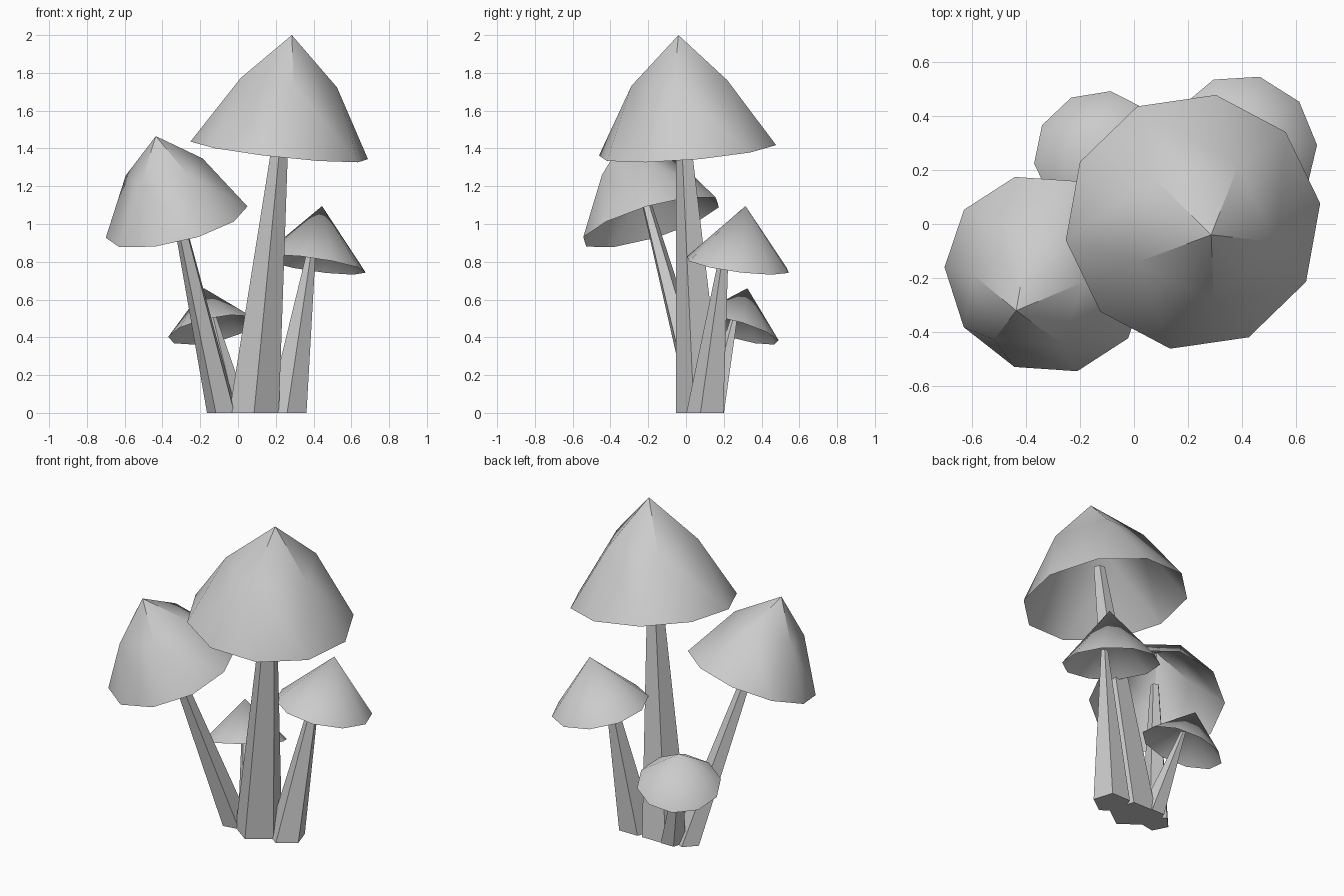
import bpy
import bmesh
from math import cos, sin, radians
from mathutils import Vector

cube = bpy.data.objects.get("Cube")
if cube:
    bpy.data.objects.remove(cube, do_unlink=True)

# One plain grey for everything
grey = bpy.data.materials.new("plain_grey")
grey.use_nodes = True
COLOUR = (0.6, 0.6, 0.6, 1)
grey.diffuse_color = COLOUR
grey.node_tree.nodes["Principled BSDF"].inputs["Base Color"].default_value = COLOUR


def finish(name, bm, smooth):
    bmesh.ops.recalc_face_normals(bm, faces=bm.faces)
    mesh = bpy.data.meshes.new(name)
    bm.to_mesh(mesh)
    bm.free()
    mesh.materials.append(grey)
    obj = bpy.data.objects.new(name, mesh)
    bpy.context.collection.objects.link(obj)
    if smooth:
        bpy.ops.object.select_all(action='DESELECT')
        obj.select_set(True)
        bpy.context.view_layer.objects.active = obj
        bpy.ops.object.shade_smooth_by_angle(angle=radians(35))


def ring(bm, centre, rot, radius, sides, phase):
    angles = [radians(phase + 360 * i / sides) for i in range(sides)]
    return [bm.verts.new(centre + rot @ Vector((radius * cos(a), radius * sin(a), 0)))
            for a in angles]


def cap(name, apex, base, radius, phase, domed):
    """Hollow tilted cap: outer skin and inner lining share the rim."""
    apex, base = Vector(apex), Vector(base)
    rot = Vector((0, 0, 1)).rotation_difference(apex - base)
    bm = bmesh.new()
    rim = ring(bm, base, rot, radius, 10, phase)
    for shrink in (1, 0.9):
        tip = bm.verts.new(base.lerp(apex, shrink))
        if domed:
            # Five-sided crown above a ten-sided skirt
            crown = ring(bm, base.lerp(apex, 0.6 * shrink), rot,
                         0.57 * radius * shrink, 5, phase + 18)
            for k in range(5):
                a, b = crown[k], crown[(k + 1) % 5]
                r0, r1, r2 = (rim[(2 * k + j) % 10] for j in range(3))
                bm.faces.new((tip, a, b))
                bm.faces.new((a, r0, r1))
                bm.faces.new((a, r1, r2, b))
        else:
            for k in range(10):
                bm.faces.new((tip, rim[k], rim[(k + 1) % 10]))
    finish(name, bm, True)


def stem(name, foot, foot_radius, top, top_radius, phase):
    """Leaning five-sided tapered stem."""
    bm = bmesh.new()
    flat = Vector((0, 0, 1)).rotation_difference(Vector((0, 0, 1)))
    low = ring(bm, Vector(foot), flat, foot_radius, 5, phase)
    high = ring(bm, Vector(top), flat, top_radius, 5, phase)
    for k in range(5):
        j = (k + 1) % 5
        bm.faces.new((low[k], low[j], high[j], high[k]))
    bm.faces.new(low)
    bm.faces.new(high)
    finish(name, bm, False)


# Tall mushroom
cap("tall_cap", (0.285, -0.04, 2.0), (0.218, 0.008, 1.39), 0.477, -28, True)
stem("tall_stem", (0.085, 0.085, 0), 0.138, (0.24, -0.02, 1.6), 0.033, -90)

# Front right mushroom
cap("front_cap", (-0.435, -0.32, 1.465), (-0.325, -0.185, 1.01), 0.385, 70, True)
stem("front_stem", (-0.08, 0.095, 0), 0.085, (-0.335, -0.215, 1.13), 0.026, -116)

# Back left mushroom
cap("left_cap", (0.445, 0.315, 1.095), (0.4, 0.275, 0.785), 0.28, 4, False)
stem("left_stem", (0.26, 0.11, 0), 0.108, (0.395, 0.21, 0.9), 0.02, -90)

# Small back mushroom
cap("small_cap", (-0.18, 0.325, 0.66), (-0.135, 0.262, 0.44), 0.24, 8, False)
stem("small_stem", (-0.01, 0.14, 0), 0.075, (-0.14, 0.265, 0.54), 0.015, -90)
